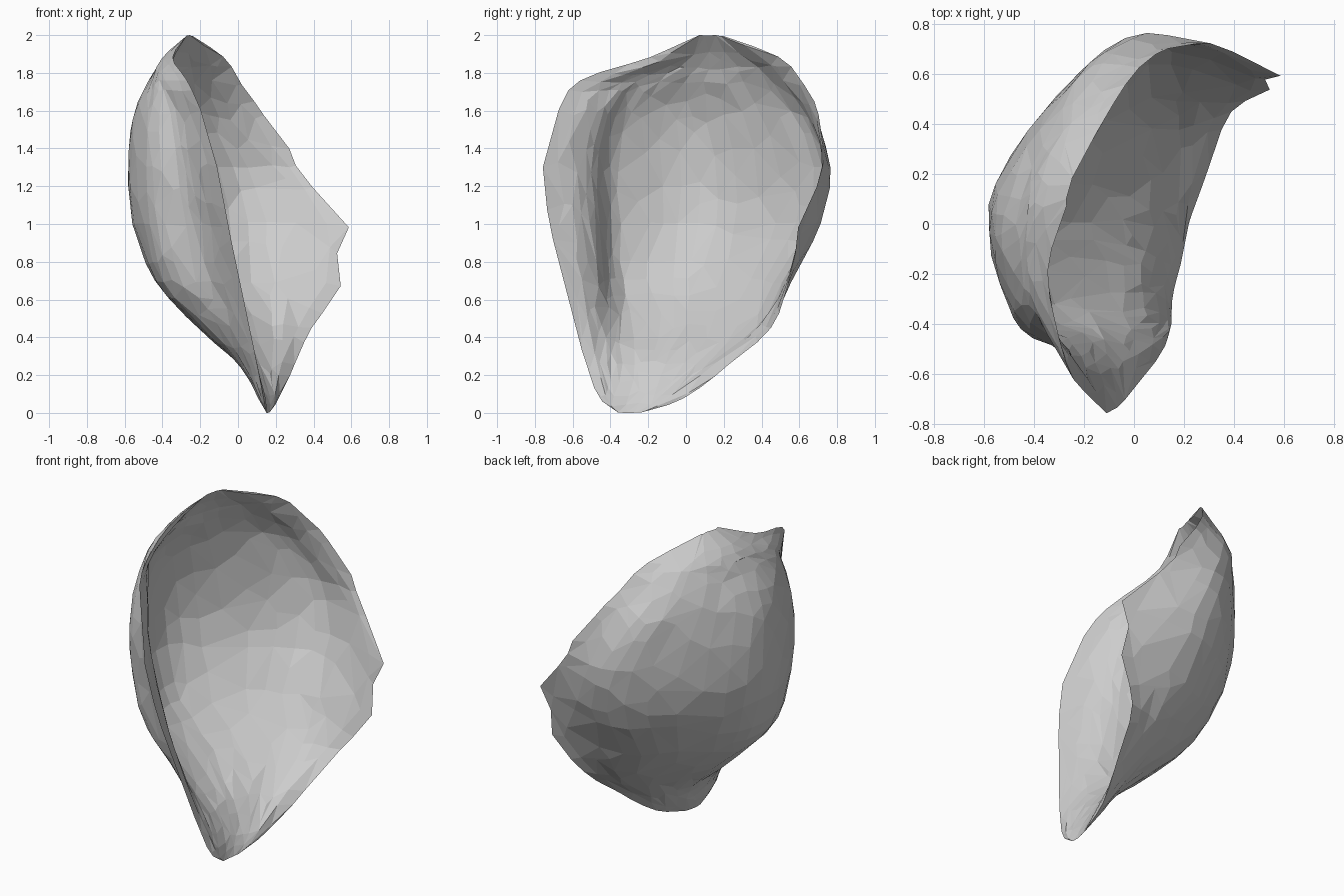
import bpy, bmesh, random
from mathutils import Vector

if "Cube" in bpy.data.objects:
    bpy.data.objects.remove(bpy.data.objects["Cube"])

random.seed(4)

# Height, then six x, y points running from the front lip round the back of the cup to the rear lip
SECTIONS = [
    (0.00, .150, -.36, .150, -.33, .152, -.31, .155, -.29, .160, -.26, .165, -.24),
    (0.08, .135, -.46, .115, -.40, .105, -.30, .120, -.20, .160, -.10, .220, .00),
    (0.25, .105, -.53, .050, -.44, .010, -.27, .030, -.09, .130, .11, .300, .22),
    (0.45, .060, -.58, -.04, -.47, -.195, -.28, -.17, .04, .10, .36, .39, .45),
    (0.70, .010, -.65, -.13, -.50, -.395, -.34, -.40, .08, .01, .52, .56, .545),
    (1.00, -.05, -.725, -.22, -.51, -.47, -.36, -.525, .15, -.01, .69, .575, .60),
    (1.30, -.11, -.755, -.27, -.53, -.49, -.36, -.56, .15, -.08, .72, .35, .72),
    (1.58, -.19, -.68, -.32, -.47, -.475, -.31, -.54, .10, -.20, .61, .13, .70),
    (1.76, -.27, -.56, -.39, -.34, -.45, -.17, -.455, .10, -.27, .45, .025, .62),
    (1.88, -.345, -.20, -.38, -.08, -.40, .04, -.37, .18, -.27, .34, -.07, .50),
    (2.00, -.27, .06, -.27, .09, -.265, .12, -.26, .14, -.25, .17, -.24, .20),
]
ROWS, COLS, WALL = 30, 28, 0.025


def spline(points, count):
    """Smooth curve through the points, sampled evenly."""
    p = [2 * points[0] - points[1]] + points + [2 * points[-1] - points[-2]]
    out = []
    for k in range(count + 1):
        u = k / count * (len(points) - 1)
        i = min(int(u), len(points) - 2)
        t = u - i
        a, b, c, d = p[i:i + 4]
        out.append(0.5 * (2 * b + (c - a) * t + (2 * a - 5 * b + 4 * c - d) * t ** 2
                          + (3 * b - a - 3 * c + d) * t ** 3))
    return out


def skin(bm, grid, flip):
    for i in range(ROWS):
        for j in range(COLS):
            quad = [grid[i][j], grid[i + 1][j], grid[i + 1][j + 1], grid[i][j + 1]]
            bm.faces.new(quad[::-1] if flip else quad)


# Outer skin lofted through the sections
sections = [spline([Vector((s[i], s[i + 1], s[0])) for i in range(1, 13, 2)], COLS)
            for s in SECTIONS]
columns = [spline([sec[j] for sec in sections], ROWS) for j in range(COLS + 1)]
bm = bmesh.new()
outer = [[bm.verts.new(columns[j][i]) for j in range(COLS + 1)] for i in range(ROWS + 1)]
for row in outer[4:-4]:
    for v in row[2:-2]:
        v.co += Vector([random.uniform(-.004, .004) for _ in range(3)])
skin(bm, outer, False)
bm.normal_update()

# Inner skin shares the rim, so the wall tapers to a thin lip
inner = []
for i, row in enumerate(outer):
    inner.append([])
    for j, v in enumerate(row):
        edge = min(i, ROWS - i, j, COLS - j)
        depth = WALL * min(1, edge / 3)
        inner[-1].append(bm.verts.new(v.co - v.normal * depth) if edge else v)
skin(bm, inner, True)

mesh = bpy.data.meshes.new("petal")
bm.to_mesh(mesh)
bm.free()
petal = bpy.data.objects.new("petal", mesh)
bpy.context.collection.objects.link(petal)

# Broad irregular facets
facets = petal.modifiers.new("facets", 'DECIMATE')
facets.ratio = 0.36

material = bpy.data.materials.new("pale grey")
material.diffuse_color = (0.61, 0.61, 0.61, 1)
material.use_nodes = True
material.node_tree.nodes["Principled BSDF"].inputs["Base Color"].default_value = material.diffuse_color
mesh.materials.append(material)
